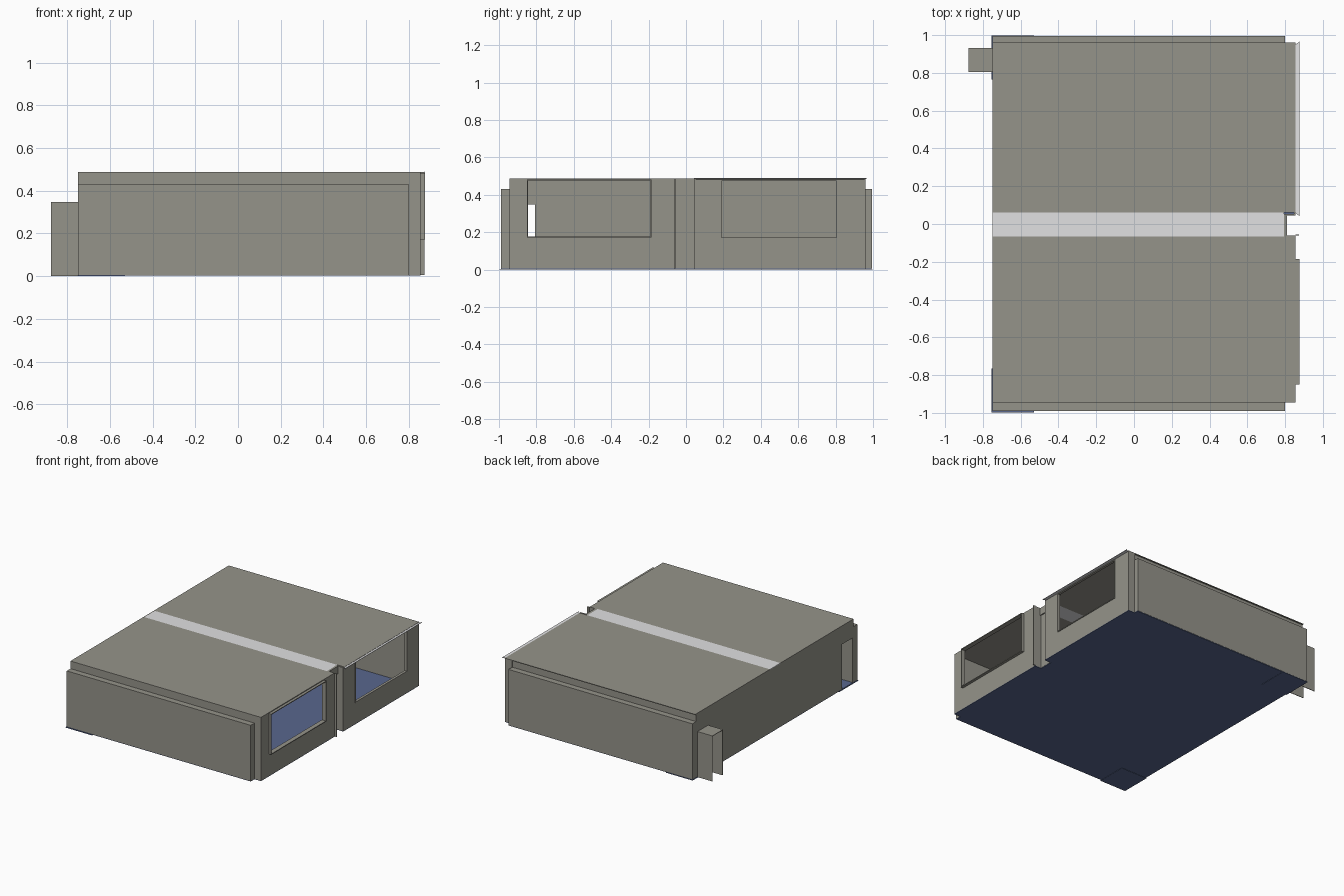
import bpy

if "Cube" in bpy.data.objects:
    bpy.data.objects.remove(bpy.data.objects["Cube"])


def material(name, colour):
    m = bpy.data.materials.new(name)
    m.diffuse_color = (*colour, 1)
    m.use_nodes = True
    m.node_tree.nodes["Principled BSDF"].inputs["Base Color"].default_value = m.diffuse_color
    return m


GREY = material("warm_grey", (0.30, 0.295, 0.255))
LIGHT = material("light_grey", (0.75, 0.75, 0.76))
BLUE = material("slate_blue", (0.10, 0.135, 0.27))

BASE, TOP, LEDGE = 0.006, 0.488, 0.43
T = 0.008  # wall thickness


def mesh_part(name, verts, faces, mat):
    me = bpy.data.meshes.new(name)
    me.from_pydata(verts, [], faces)
    me.materials.append(mat)
    ob = bpy.data.objects.new(name, me)
    bpy.context.collection.objects.link(ob)
    return ob


def box(name, x, y, z, mat=GREY):
    verts = [(a, b, c) for a in x for b in y for c in z]
    faces = [(0, 1, 3, 2), (4, 6, 7, 5), (0, 4, 5, 1),
             (2, 3, 7, 6), (0, 2, 6, 4), (1, 5, 7, 3)]
    return mesh_part(name, verts, faces, mat)


def wall_with_opening(name, x, y, z, oy, oz):
    """Wall across y with one rectangular opening, made of up to four panels."""
    panels = [("left", (y[0], oy[0]), z), ("right", (oy[1], y[1]), z),
              ("below", oy, (z[0], oz[0])), ("above", oy, (oz[1], z[1]))]
    for part, py, pz in panels:
        if py[1] - py[0] > 0.001 and pz[1] - pz[0] > 0.001:
            box(f"{name}_{part}", x, py, pz)


# Floor: main slab and the two bays that reach further out
box("floor", (-0.75, 0.80), (-0.99, 0.993), (0.002, BASE), BLUE)
box("front_bay_floor", (0.80, 0.855), (-0.945, -0.06), (0.002, BASE), BLUE)
box("back_bay_floor", (0.80, 0.855), (0.045, 0.96), (0.002, BASE), BLUE)

# Roof halves with the light strip between
box("front_roof", (-0.75, 0.855), (-0.945, -0.065), (TOP - 0.005, TOP))
box("back_roof", (-0.75, 0.855), (0.06, 0.96), (TOP - 0.005, TOP))
box("roof_strip", (-0.75, 0.795), (-0.065, 0.06), (TOP - 0.005, TOP), LIGHT)

# Long side walls: lower outer wall, ledge, and upper step
for name, inner, outer in (("front", -0.945, -0.99), ("back", 0.95, 0.995)):
    s = 1 if outer > 0 else -1
    out = sorted((outer, outer - s * T))
    inn = sorted((inner, inner - s * T))
    box(name + "_side_wall", (-0.75, 0.80), out, (BASE, LEDGE))
    box(name + "_ledge", (-0.75, 0.80), sorted((inner, outer)), (LEDGE - 0.005, LEDGE))
    box(name + "_inner_wall", (-0.75, 0.80), inn, (BASE, TOP))
    box(name + "_ledge_end", (0.80 - T, 0.80), sorted((inner, outer)), (BASE, LEDGE))
    box(name + "_ledge_rear_end", (-0.75, -0.75 + T), sorted((inner, outer)), (BASE, LEDGE))
    # Corner floor plates
    box(name + "_floor_plate", (-0.755, -0.53), sorted((s * 0.765, s * 0.998)),
        (0, 0.003), BLUE)

# Rear wall with a doorway at each end
wall_with_opening("rear_wall_front", (-0.75, -0.75 + T), (-0.945, 0), (BASE, TOP),
                  (-0.93, -0.807), (BASE, 0.347))
wall_with_opening("rear_wall_back", (-0.75, -0.75 + T), (0, 0.95), (BASE, TOP),
                  (0.807, 0.93), (BASE, 0.347))

# Open porch on the back doorway
for name, y in (("inner", 0.807), ("outer", 0.93)):
    box("porch_side_" + name, (-0.875, -0.75), (y - 0.002, y + 0.002), (0, 0.347))
box("porch_roof", (-0.875, -0.75), (0.807, 0.93), (0.343, 0.347))

# Window bays
bays = (("front", (-0.945, -0.06), (-0.85, -0.185), (0.172, 0.482), 0.875),
        ("back", (0.045, 0.96), (0.185, 0.81), (0.167, 0.48), 0.86))
for name, y, oy, oz, depth in bays:
    wall_with_opening(name + "_bay_wall", (0.855 - T, 0.855), y, (BASE, TOP), oy, oz)
    for k, end in enumerate((y[0], y[1] - T)):
        box(f"{name}_bay_end_{k}", (0.795, 0.855), (end, end + T), (BASE, TOP))
    # Projecting window frame
    f = 0.006
    for k, fy in enumerate((oy[0], oy[1] - f)):
        box(f"{name}_window_jamb_{k}", (0.84, depth), (fy, fy + f), oz)
    for k, fz in enumerate((oz[0], oz[1] - f)):
        box(f"{name}_window_rail_{k}", (0.84, depth), oy, (fz, fz + f))

# Recess between the bays: wall, lintel and thin corner fin
box("recess_wall", (0.795, 0.802), (-0.065, 0.05), (BASE, LEDGE))
box("recess_lintel", (0.79, 0.81), (-0.065, 0.05), (LEDGE, TOP))
box("corner_fin", (0.855, 0.873), (-0.062, -0.056), (BASE, TOP))

# Slim flared eave over the back bay
mesh_part("back_bay_eave",
          [(0.853, 0.06, 0.482), (0.853, 0.95, 0.482), (0.875, 0.965, 0.486),
           (0.875, 0.042, 0.486), (0.853, 0.06, 0.486), (0.853, 0.95, 0.486),
           (0.875, 0.965, 0.489), (0.875, 0.042, 0.489)],
          [(0, 1, 2, 3), (4, 7, 6, 5), (0, 4, 5, 1), (1, 5, 6, 2),
           (2, 6, 7, 3), (3, 7, 4, 0)], LIGHT)

# Consistent outward normals on every part
import bmesh
for ob in bpy.data.objects:
    bm = bmesh.new()
    bm.from_mesh(ob.data)
    bmesh.ops.recalc_face_normals(bm, faces=bm.faces)
    bm.to_mesh(ob.data)
    bm.free()
